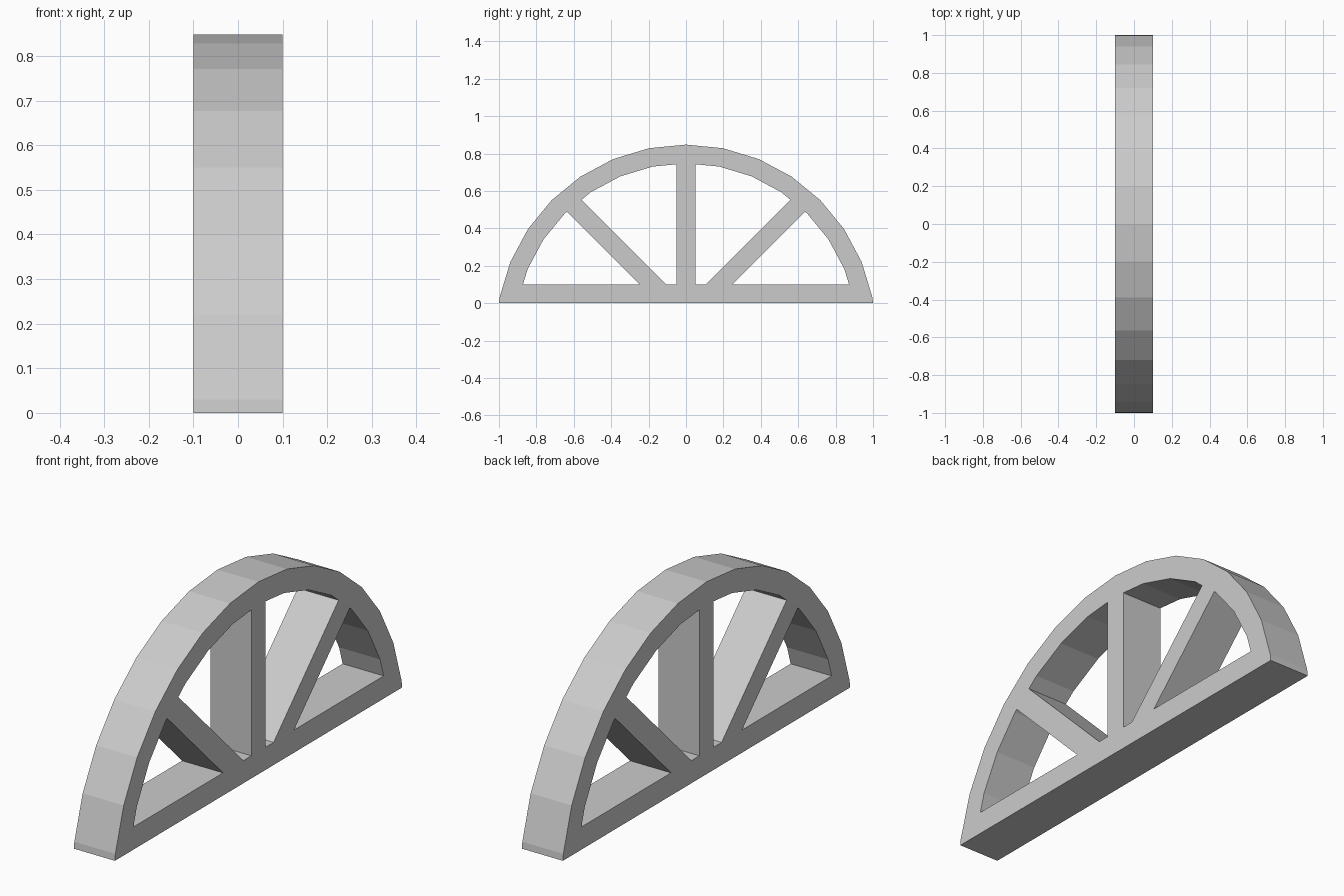
import bpy
from math import sin, cos, pi

if "Cube" in bpy.data.objects:
    bpy.data.objects.remove(bpy.data.objects["Cube"])

R_OUT, R_IN, DROP = 1.0166, 0.9166, 0.1686   # 32-sided rings, centre below the ground
HALF_DEPTH = 0.1


def ring(r):
    return [(r * cos(i * pi / 16), r * sin(i * pi / 16) - DROP) for i in range(32)]


def clip(poly, a, b, c):
    """Keep the part of a polygon where a*y + b*z >= c."""
    out = []
    for p, q in zip(poly, poly[1:] + poly[:1]):
        dp = a * p[0] + b * p[1] - c
        dq = a * q[0] + b * q[1] - c
        if dp >= 0:
            out.append(p)
        if dp * dq < 0:
            t = dp / (dp - dq)
            out.append((p[0] + t * (q[0] - p[0]), p[1] + t * (q[1] - p[1])))
    return out


def mirror(poly):
    return [(-y, z) for y, z in reversed(poly)]


# Outer arch outline, cut flat at the ground
outline = clip(ring(R_OUT), 0, 1, 0)

# Openings left between sill, centre post and diagonal struts
inside = clip(ring(R_IN), 0, 1, 0.1)
upper = clip(clip(inside, 1, 0, 0.05), -1, 1, -0.005)
lower = clip(inside, 1, -1, 0.147)

# Filled profile with holes, extruded to full depth
curve = bpy.data.curves.new("arched_window_frame", 'CURVE')
curve.dimensions = '2D'
curve.fill_mode = 'BOTH'
curve.extrude = HALF_DEPTH
for poly in (outline, upper, lower, mirror(upper), mirror(lower)):
    s = curve.splines.new('POLY')
    s.points.add(len(poly) - 1)
    for pt, (y, z) in zip(s.points, poly):
        pt.co = (y, z, 0, 1)
    s.use_cyclic_u = True
    s.use_smooth = False

frame = bpy.data.objects.new("arched_window_frame", curve)
bpy.context.collection.objects.link(frame)
frame.rotation_euler = (pi / 2, 0, pi / 2)   # stand the profile up in the YZ plane

bpy.context.view_layer.objects.active = frame
frame.select_set(True)
bpy.ops.object.convert(target='MESH')
bpy.ops.object.transform_apply(location=False, rotation=True, scale=False)
bpy.ops.object.shade_flat()
